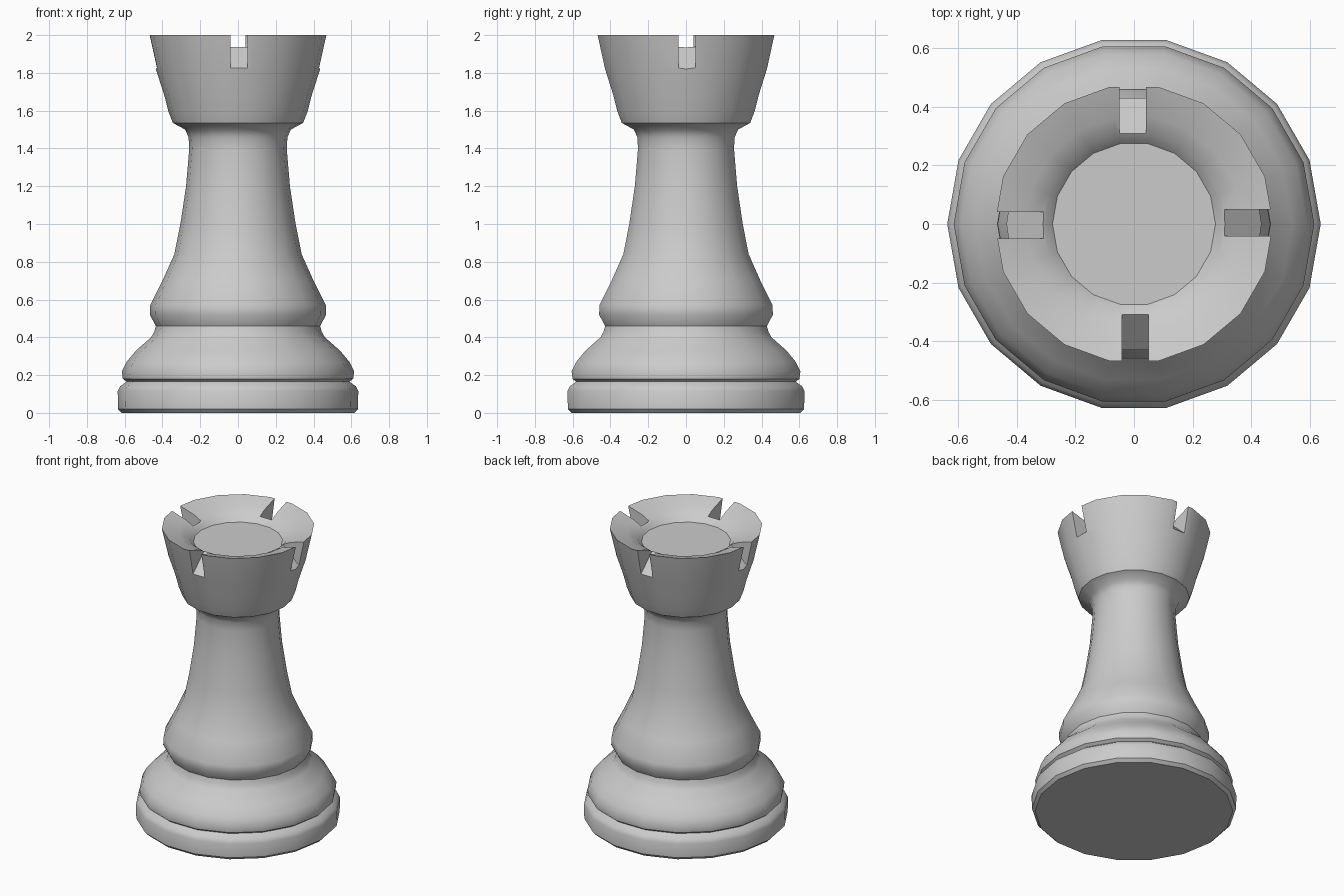
import bpy
import bmesh
from math import cos, sin, pi, radians
from mathutils import Matrix

cube = bpy.data.objects.get("Cube")
if cube:
    bpy.data.objects.remove(cube, do_unlink=True)

SIDES = 18

grey = bpy.data.materials.new("light grey")
grey.use_nodes = True
colour = (0.6, 0.6, 0.6, 1)
grey.diffuse_color = colour
grey.node_tree.nodes["Principled BSDF"].inputs["Base Color"].default_value = colour


def add_object(name, bm):
    bmesh.ops.recalc_face_normals(bm, faces=bm.faces)
    mesh = bpy.data.meshes.new(name)
    bm.to_mesh(mesh)
    bm.free()
    mesh.materials.append(grey)
    obj = bpy.data.objects.new(name, mesh)
    bpy.context.collection.objects.link(obj)
    return obj


def lathe(name, profile):
    """Turn a (radius, height) profile into a closed solid."""
    bm = bmesh.new()
    rings = [[bm.verts.new((r * cos(2 * pi * i / SIDES), r * sin(2 * pi * i / SIDES), z))
              for i in range(SIDES)] for r, z in profile]
    for low, high in zip(rings, rings[1:]):
        for i in range(SIDES):
            j = (i + 1) % SIDES
            bm.faces.new((low[i], low[j], high[j], high[i]))
    bm.faces.new(rings[0])
    bm.faces.new(rings[-1])
    return add_object(name, bm)


# Profile from the foot up to the rim, then down into the bowl
foot = [(0.615, 0), (0.635, 0.02), (0.637, 0.115), (0.625, 0.14), (0.59, 0.165)]
collar = [(0.61, 0.18), (0.615, 0.22), (0.59, 0.27), (0.54, 0.33), (0.46, 0.40),
          (0.443, 0.43), (0.435, 0.46)]
shaft = [(0.467, 0.52), (0.465, 0.57), (0.40, 0.70), (0.337, 0.84), (0.305, 1.0),
         (0.275, 1.2), (0.258, 1.4), (0.262, 1.46), (0.28, 1.5)]
head = [(0.345, 1.535), (0.37, 1.60), (0.39, 1.68), (0.435, 1.82), (0.475, 2)]
bowl = [(0.37, 1.967), (0.31, 1.935), (0.278, 1.9)]
rook = lathe("rook_body", foot + collar + shaft + head + bowl)

# Four wedge-shaped notches whose floors slope outward
wedge = [(0.309, 1.936), (0.436, 1.82), (0.6, 1.67), (0.6, 2.1), (0.309, 2.1)]
bm = bmesh.new()
for k in range(4):
    turn = Matrix.Rotation(k * pi / 2, 3, 'Z')
    sides = []
    for y in (-0.041, 0.049):
        sides.append([bm.verts.new(turn @ Matrix.Identity(3).col[0] * r
                                   + turn @ Matrix.Identity(3).col[1] * y
                                   + Matrix.Identity(3).col[2] * z) for r, z in wedge])
    a, b = sides
    bm.faces.new(a)
    bm.faces.new(b)
    for i in range(len(wedge)):
        j = (i + 1) % len(wedge)
        bm.faces.new((a[i], a[j], b[j], b[i]))
cutter = add_object("notch_cutter", bm)
cutter.hide_render = True

cut = rook.modifiers.new("notches", 'BOOLEAN')
cut.operation = 'DIFFERENCE'
cut.solver = 'EXACT'
cut.object = cutter

# Apply the cut, drop the cutter and smooth the turned surfaces
bpy.ops.object.select_all(action='DESELECT')
rook.select_set(True)
bpy.context.view_layer.objects.active = rook
bpy.ops.object.modifier_apply(modifier=cut.name)
bpy.data.objects.remove(cutter, do_unlink=True)
bpy.ops.object.shade_smooth_by_angle(angle=radians(40))
